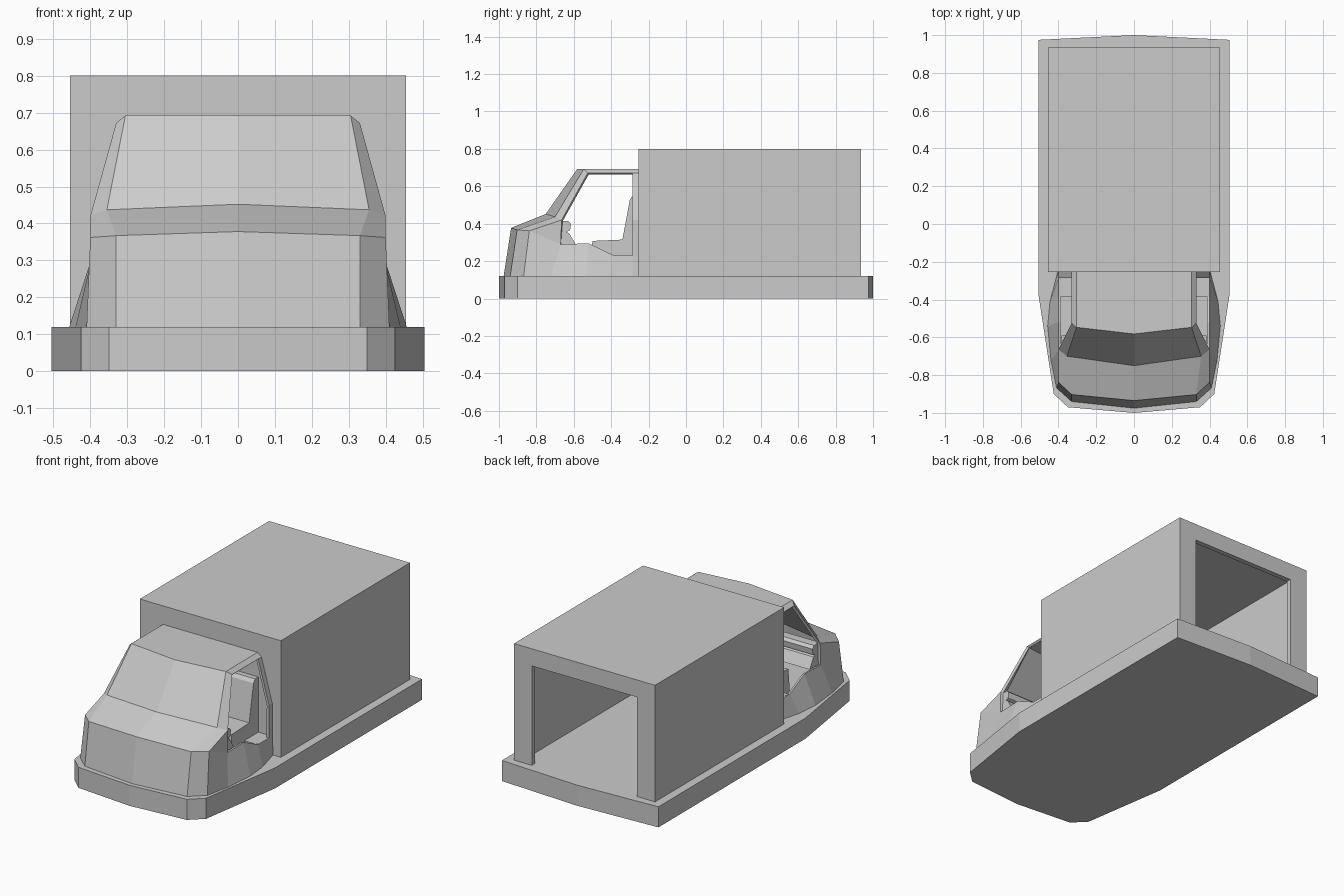
import bpy
import bmesh

default = bpy.data.objects.get("Cube")
if default:
    bpy.data.objects.remove(default, do_unlink=True)

# Single paint colour
grey = bpy.data.materials.new("light_grey")
grey.use_nodes = True
colour = (0.6, 0.6, 0.6, 1)
grey.diffuse_color = colour
for node in grey.node_tree.nodes:
    if node.type == "BSDF_PRINCIPLED":
        node.inputs["Base Color"].default_value = colour
        node.inputs["Roughness"].default_value = 0.8


def finish(name, bm):
    """Weld, orient outwards with the highest face up, and link the object."""
    bmesh.ops.remove_doubles(bm, verts=bm.verts, dist=0.0005)
    bmesh.ops.recalc_face_normals(bm, faces=bm.faces)
    bm.normal_update()
    highest = max(bm.faces, key=lambda f: f.calc_center_median().z)
    if highest.normal.z < 0:
        bmesh.ops.reverse_faces(bm, faces=bm.faces)
    mesh = bpy.data.meshes.new(name)
    bm.to_mesh(mesh)
    bm.free()
    mesh.materials.append(grey)
    obj = bpy.data.objects.new(name, mesh)
    bpy.context.collection.objects.link(obj)
    return obj


def face(bm, points):
    return bm.faces.new([bm.verts.new(p) for p in points])


def loft(bm, rows):
    """Bridge successive rows of points with quads."""
    for low, high in zip(rows, rows[1:]):
        for i in range(len(low) - 1):
            face(bm, (low[i], low[i + 1], high[i + 1], high[i]))


def prism(name, points, offset):
    """Solid made by extruding a flat outline along an offset."""
    bm = bmesh.new()
    base = face(bm, points)
    moved = bmesh.ops.extrude_face_region(bm, geom=[base], use_keep_orig=True)
    verts = [v for v in moved["geom"] if isinstance(v, bmesh.types.BMVert)]
    bmesh.ops.translate(bm, verts=verts, vec=offset)
    return finish(name, bm)


def cross_bar(name, profile, x0, x1):
    """Extrude a (y, z) profile sideways from x0 to x1."""
    return prism(name, [(x0, y, z) for y, z in profile], (x1 - x0, 0, 0))


DECK = 0.12
REAR = -0.255

# Base slab with a tapered nose and slightly bowed tail
half = [(0.35, -0.97), (0.425, -0.9), (0.505, -0.38), (0.505, 0.975)]
outline = [(0, -1)] + half + [(0, 1)] + [(-x, y) for x, y in reversed(half)]
prism("base_slab", [(x, y, 0) for x, y in outline], (0, 0, DECK))


# Hollow cargo box: nested arches from the outer front round to the inner front
def arch(x, y, top):
    return [(-x, y, DECK), (-x, y, top), (x, y, top), (x, y, DECK)]


tail = 0.935
lip = tail - 0.03
arches = [
    arch(0.455, REAR, 0.8),
    arch(0.455, tail, 0.8),
    arch(0.34, tail, 0.7),
    arch(0.34, lip, 0.7),
    arch(0.415, lip, 0.76),
    arch(0.415, REAR + 0.03, 0.76),
]
bm = bmesh.new()
loft(bm, arches)
face(bm, arches[0])
face(bm, arches[-1])
finish("cargo_box", bm)

# Cab shell, one half: nose, bonnet, windscreen and roof from centre outwards
nose_foot = [(0, -0.975, DECK), (0.33, -0.94, DECK), (0.41, -0.868, DECK)]
bonnet_edge = [(0, -0.935, 0.378), (0.33, -0.903, 0.367), (0.4, -0.838, 0.362)]
screen_base = [(0, -0.75, 0.452), (0.355, -0.7, 0.437), (0.4, -0.665, 0.42)]
screen_top = [(0, -0.582, 0.692), (0.305, -0.547, 0.692), (0.33, -0.525, 0.672)]
PILLAR = REAR - 0.03


def roof_row(y):
    return [(0, y, 0.692), (0.305, y, 0.692), (0.33, y, 0.672)]


bm = bmesh.new()
loft(bm, [nose_foot, bonnet_edge, screen_base, screen_top,
          roof_row(PILLAR), roof_row(REAR)])

# Flared lower side panel under the open window
sill = [bonnet_edge[2]] + [(0.4, y, z) for y, z in (
    (-0.67, 0.29), (-0.52, 0.295), (-0.385, 0.23), (PILLAR, 0.23), (REAR, 0.23))]
skirt = [nose_foot[2]] + [(x, y, DECK) for x, y in (
    (0.44, -0.72), (0.457, -0.54), (0.445, -0.41), (0.412, PILLAR), (0.405, REAR))]
loft(bm, [skirt, sill])
face(bm, (sill[0], sill[1], screen_base[2]))

# Rear door pillar
loft(bm, [[(0.4, y, 0.23), (0.4, y, 0.42), (0.33, y, 0.672)]
          for y in (PILLAR, REAR)])
cab = finish("cab_shell", bm)
mirror = cab.modifiers.new("mirror", "MIRROR")
mirror.use_clip = True
wall = cab.modifiers.new("wall_thickness", "SOLIDIFY")
wall.thickness = 0.015
wall.offset = -1

# Cab interior
cross_bar("dashboard", [(-0.68, 0.29), (-0.68, 0.415), (-0.63, 0.415),
                        (-0.615, 0.4), (-0.62, 0.365), (-0.64, 0.355),
                        (-0.625, 0.35), (-0.59, 0.29)], -0.385, 0.385)
cross_bar("bench_seat", [(-0.52, DECK), (-0.5, 0.308), (-0.34, 0.315),
                         (-0.3, 0.53), (-0.285, 0.55), (REAR, 0.55),
                         (REAR, DECK)], -0.31, 0.31)
for side, label in ((1, "left"), (-1, "right")):
    cross_bar(label + "_door_ledge", [(-0.385, DECK), (-0.385, 0.228),
                                      (REAR, 0.228), (REAR, DECK)],
              side * 0.31, side * 0.39)
